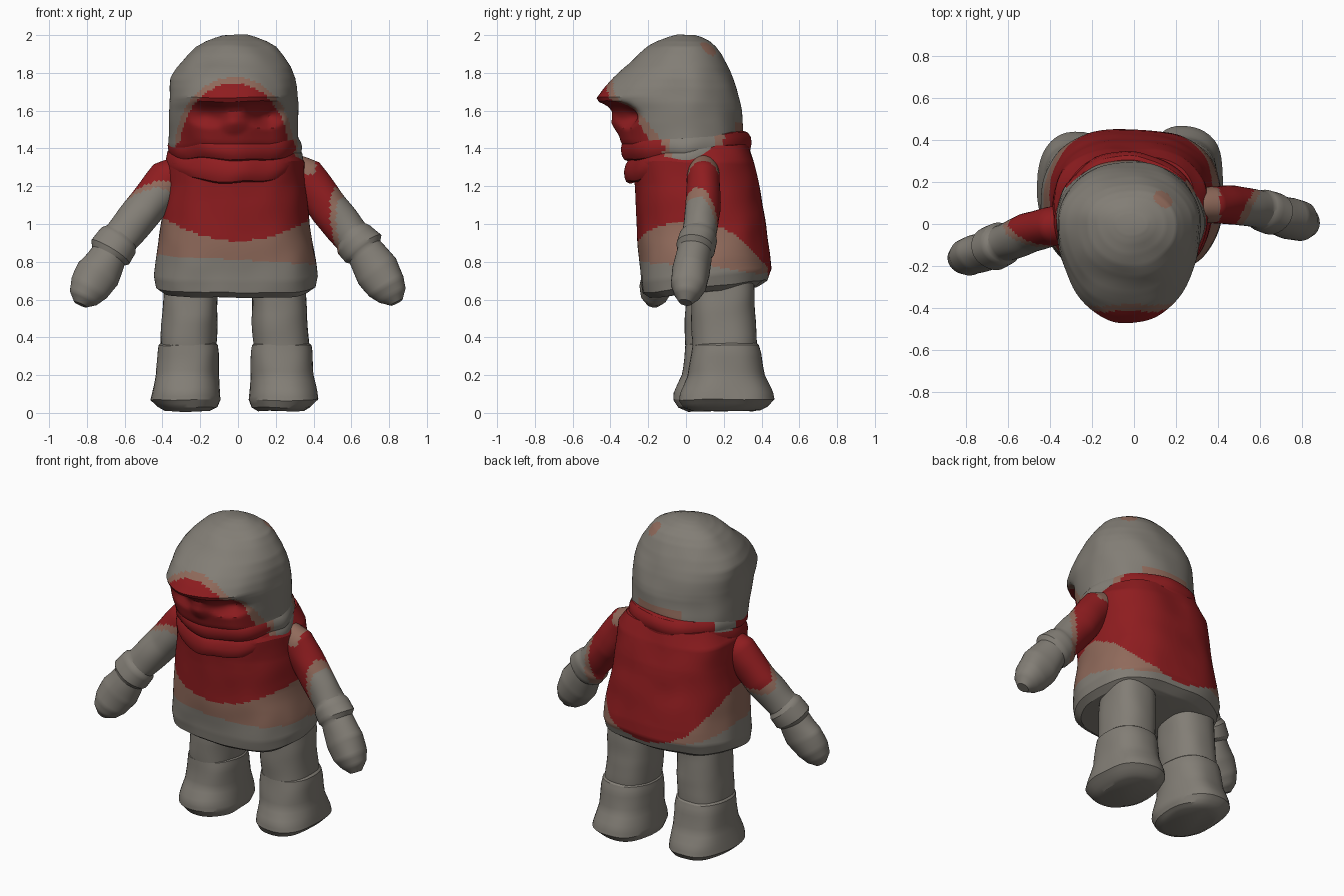
import bpy, bmesh, math
from mathutils import Vector, noise

if "Cube" in bpy.data.objects:
    bpy.data.objects.remove(bpy.data.objects["Cube"])

COLOURS = [("stone_grey", (0.225, 0.208, 0.18)),
           ("faded_brown", (0.28, 0.145, 0.105)),
           ("cloth_red", (0.275, 0.012, 0.014))]
GREY, BROWN, RED = 0, 1, 2
MATS = []
for name, col in COLOURS:
    m = bpy.data.materials.new(name)
    m.diffuse_color = (*col, 1)
    m.use_nodes = True
    m.node_tree.nodes["Principled BSDF"].inputs["Base Color"].default_value = m.diffuse_color
    MATS.append(m)


def refine(rows, step):
    """Subdivide a table of sections linearly so colour borders stay crisp."""
    out = [rows[0]]
    for a, b in zip(rows, rows[1:]):
        n = max(1, round(max(abs(q - p) for p, q in zip(a, b)) / step))
        out += [tuple(p + (q - p) * i / n for p, q in zip(a, b)) for i in range(1, n + 1)]
    return out


def skin(name, rings, colour, lump=0.009, closed=False):
    """Join rings of points into a surface and colour its faces by rule."""
    bm = bmesh.new()
    loops = []
    for ring in rings:
        loops.append([bm.verts.new(p + noise.noise_vector(p * 6) * lump) for p in ring])
    n = len(loops[0])
    pairs = list(zip(loops, loops[1:])) + ([(loops[-1], loops[0])] if closed else [])
    for a, b in pairs:
        for i in range(n):
            j = (i + 1) % n
            bm.faces.new((a[i], a[j], b[j], b[i]))
    if not closed:
        bm.faces.new(loops[0])
        bm.faces.new(loops[-1])
    bmesh.ops.recalc_face_normals(bm, faces=bm.faces)
    for f in bm.faces:
        f.material_index = colour(f.calc_center_median())
    me = bpy.data.meshes.new(name)
    bm.to_mesh(me)
    bm.free()
    for m in MATS:
        me.materials.append(m)
    ob = bpy.data.objects.new(name, me)
    bpy.context.collection.objects.link(ob)
    bpy.ops.object.select_all(action='DESELECT')
    ob.select_set(True)
    bpy.context.view_layer.objects.active = ob
    bpy.ops.object.shade_smooth_by_angle(angle=math.radians(30))
    return ob


def upright(rows, cy, power=2.0, n=56, step=0.025):
    """Rings from (z, centre x, half width, front y, back y)."""
    rings = []
    for z, cx, rx, yf, yb in refine(rows, step):
        ring = []
        for i in range(n):
            t = 2 * math.pi * i / n
            c, s = math.cos(t), math.sin(t)
            u = math.copysign(abs(c) ** (2 / power), c)
            v = math.copysign(abs(s) ** (2 / power), s)
            ring.append(Vector((cx + rx * u, cy + v * (yb - cy if s > 0 else cy - yf), z)))
        rings.append(ring)
    return rings


def clamp(v):
    return max(0.0, min(1.0, v))


def plain(p):
    return GREY


# Tunic: hem rises towards the back, red reaches lowest at the back
def tunic_colour(p):
    back = clamp((p.y - 0.1) / 0.3)
    if p.z > 0.91 - 0.18 * back + (0.8 + 0.3 * back) * p.x ** 2:
        return RED
    return BROWN if p.z > 0.81 - 0.06 * back - 0.06 * p.x else GREY


tunic = upright([(0.63, -0.01, 0.38, -0.19, 0.37), (0.66, -0.01, 0.42, -0.23, 0.43),
                 (0.72, -0.01, 0.43, -0.24, 0.453), (0.80, -0.01, 0.42, -0.245, 0.447),
                 (1.00, -0.015, 0.39, -0.255, 0.42), (1.20, -0.015, 0.37, -0.265, 0.39),
                 (1.33, -0.015, 0.365, -0.28, 0.36), (1.42, -0.015, 0.31, -0.26, 0.33)],
                0.08, 2.6, 140, 0.013)
for ring in tunic:
    for p in ring:
        p.z += 0.1 * p.y * clamp((1.2 - p.z) / 0.5)
skin("tunic", tunic, tunic_colour)


# Hooded head with a projecting brim and a recessed face
def head_colour(p):
    d = ((p.x + 0.02) / 0.285) ** 2 + ((p.z - 1.4) / 0.345) ** 2
    if p.y < -0.1:
        if d < 1 or p.z < 1.39 - 0.45 * (p.y + 0.1):
            return RED
        if d < 1.2:
            return BROWN
    if p.y > 0.2 and abs(p.x) < 0.16 and p.z < 1.54:
        return BROWN
    return BROWN if (p - Vector((0.14, 0.12, 1.93))).length < 0.05 else GREY


head = upright([(1.32, -0.025, 0.32, -0.26, 0.27), (1.42, -0.025, 0.345, -0.335, 0.305),
                (1.50, -0.025, 0.342, -0.375, 0.305), (1.60, -0.025, 0.34, -0.42, 0.298),
                (1.64, -0.025, 0.34, -0.455, 0.29), (1.67, -0.025, 0.338, -0.472, 0.282),
                (1.72, -0.025, 0.336, -0.435, 0.268), (1.77, -0.025, 0.328, -0.39, 0.25),
                (1.83, -0.02, 0.30, -0.33, 0.225), (1.90, -0.015, 0.25, -0.25, 0.19),
                (1.94, -0.01, 0.215, -0.195, 0.16), (1.97, -0.01, 0.165, -0.14, 0.125),
                (1.99, -0.01, 0.11, -0.09, 0.08), (2.00, -0.01, 0.07, -0.05, 0.04)],
               0.0, 2.1, 140, 0.012)
for ring in head:
    for p in ring:
        if p.y < -0.15 and p.z < 1.65:
            # Face recess under the brim, eye hollows and a small nose
            side = clamp((0.25 - abs(p.x)) / 0.08)
            p.y += 0.03 * side * clamp((1.65 - p.z) / 0.015) * clamp((p.z - 1.44) / 0.12)
            for sx, depth in ((-0.16, 0.03), (0.15, 0.06)):
                r = math.hypot((p.x - sx) / 0.10, (p.z - 1.58) / 0.06)
                p.y += depth * clamp(1.2 - r)
            r = math.hypot((p.x + 0.02) / 0.07, (p.z - 1.54) / 0.06)
            p.y -= 0.025 * clamp(1.1 - r)
skin("hooded_head", head, head_colour)


# Scarf folds: tilted rings around the neck
def scarf_colour(p):
    if p.x > 0.24 and -0.12 < p.y < 0.2:
        return GREY if -0.08 < p.y < 0.16 else BROWN
    return GREY if p.x < -0.24 and 0.02 < p.y < 0.17 and p.z > 1.40 else RED


def fold(name, z, tilt, cy, rx, ry, thick, height):
    rings = []
    for i in range(96):
        t = 2 * math.pi * i / 96
        ring = []
        for k in range(12):
            a = 2 * math.pi * k / 12
            g = thick * math.cos(a)
            y = cy + (ry + g) * math.sin(t)
            ring.append(Vector((-0.02 + (rx + g) * math.cos(t), y,
                                z + tilt * y + height * math.sin(a))))
        rings.append(ring)
    skin(name, rings, scarf_colour, 0.016, True)


fold("scarf_upper_fold", 1.415, 0.05, 0.0, 0.315, 0.31, 0.038, 0.06)
fold("scarf_lower_fold", 1.34, 0.18, 0.01, 0.325, 0.30, 0.033, 0.07)


# Arms with cuffs and mitten hands: (x, y, z, radius in plan, radius in depth)
def arm(name, rows, colour):
    rows = refine(rows, 0.012)
    rings = []
    for i, (x, y, z, ra, rb) in enumerate(rows):
        lo, hi = rows[max(0, i - 5)], rows[min(len(rows) - 1, i + 5)]
        d = (Vector(hi[:3]) - Vector(lo[:3])).normalized()
        a = d.cross(Vector((0, 1, 0))).normalized()
        b = a.cross(d)
        rings.append([Vector((x, y, z)) + a * ra * math.cos(2 * math.pi * k / 36)
                      + b * rb * math.sin(2 * math.pi * k / 36) for k in range(36)])
    skin(name, rings, colour)


# Sleeve dye: reaches lower at the back of the left arm, further out on the right
def left_sleeve(p):
    h = p.z - (1.10 - 1.25 * p.y)
    return RED if h > 0 else BROWN if h > -0.05 else GREY


def right_sleeve(p):
    if p.x < 0.41 and p.z > 1.26:
        return BROWN
    lim = 0.49 + 0.5 * p.y
    return RED if p.x < lim else BROWN if p.x < lim + 0.035 else GREY


arm("left_arm", [(-0.26, 0.0, 1.30, 0.08, 0.08), (-0.37, -0.01, 1.235, 0.105, 0.09),
                 (-0.50, -0.04, 1.07, 0.105, 0.095), (-0.62, -0.09, 0.93, 0.10, 0.09),
                 (-0.635, -0.095, 0.91, 0.115, 0.105), (-0.68, -0.115, 0.85, 0.12, 0.105),
                 (-0.69, -0.12, 0.83, 0.10, 0.09), (-0.74, -0.14, 0.74, 0.12, 0.095),
                 (-0.79, -0.16, 0.66, 0.105, 0.09), (-0.82, -0.17, 0.61, 0.08, 0.07),
                 (-0.835, -0.175, 0.575, 0.035, 0.035)], left_sleeve)
arm("right_arm", [(0.24, 0.09, 1.31, 0.08, 0.08), (0.36, 0.09, 1.245, 0.105, 0.09),
                  (0.48, 0.09, 1.08, 0.105, 0.09), (0.60, 0.07, 0.94, 0.10, 0.09),
                  (0.615, 0.065, 0.92, 0.115, 0.10), (0.66, 0.05, 0.87, 0.12, 0.10),
                  (0.67, 0.045, 0.85, 0.10, 0.09), (0.74, 0.025, 0.75, 0.12, 0.10),
                  (0.79, 0.01, 0.67, 0.105, 0.095), (0.82, 0.005, 0.62, 0.08, 0.07),
                  (0.84, 0.0, 0.58, 0.035, 0.035)], right_sleeve)

# Legs and boots
for side, cx, dy in (("left", -0.265, -0.02), ("right", 0.23, 0.01)):
    s = math.copysign(1, cx)
    leg = [(0.34, cx, 0.147, 0.02, 0.36), (0.50, cx - s * 0.01, 0.147, 0.015, 0.36),
           (0.74, cx - s * 0.015, 0.143, 0.02, 0.345)]
    boot = [(0.01, cx, 0.12, 0.03, 0.38), (0.03, cx, 0.155, -0.02, 0.42),
            (0.07, cx + s * 0.012, 0.183, -0.045, 0.458), (0.11, cx + s * 0.01, 0.178, -0.04, 0.45),
            (0.20, cx + s * 0.005, 0.167, 0.0, 0.41), (0.32, cx, 0.163, 0.015, 0.385),
            (0.36, cx, 0.157, 0.02, 0.37), (0.375, cx, 0.14, 0.04, 0.35)]
    for part, rows in (("leg", leg), ("boot", boot)):
        rows = [(z, x, rx, yf + dy, yb + dy) for z, x, rx, yf, yb in rows]
        skin(f"{side}_{part}", upright(rows, 0.2 + dy, 2.4, 40), plain)
